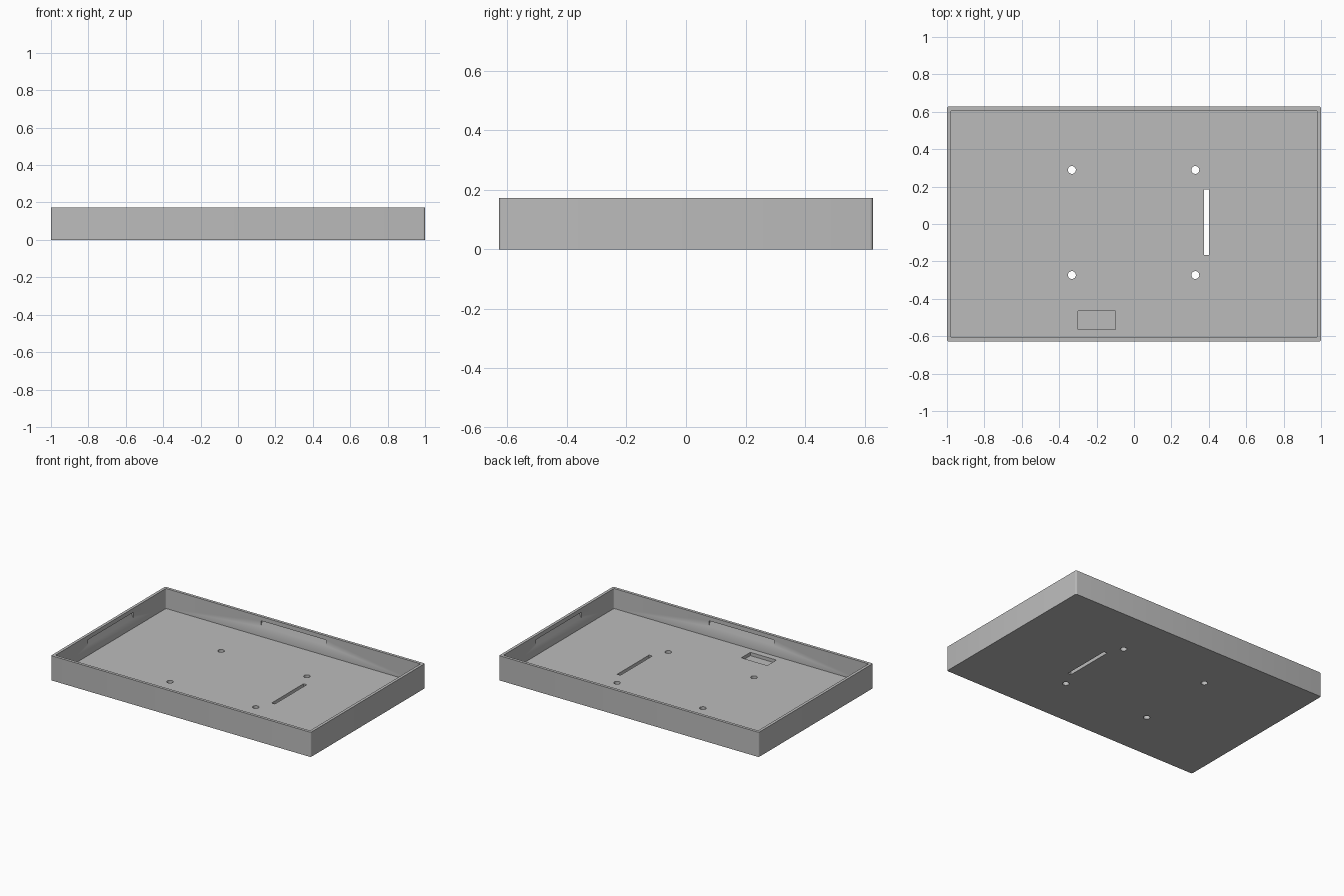
import bpy, bmesh
from mathutils import Vector

if "Cube" in bpy.data.objects:
    bpy.data.objects.remove(bpy.data.objects["Cube"], do_unlink=True)

grey = bpy.data.materials.new("plain grey")
grey.use_nodes = True
colour = (0.5, 0.5, 0.5, 1)
grey.diffuse_color = colour
grey.node_tree.nodes["Principled BSDF"].inputs["Base Color"].default_value = colour

LENGTH, WIDTH, HEIGHT = 2.0, 1.256, 0.172
WALL, FLOOR = 0.02, 0.033


def finish(name, bm):
    bmesh.ops.recalc_face_normals(bm, faces=bm.faces)
    mesh = bpy.data.meshes.new(name)
    bm.to_mesh(mesh)
    bm.free()
    mesh.materials.append(grey)
    obj = bpy.data.objects.new(name, mesh)
    bpy.context.collection.objects.link(obj)
    return obj


def block(name, low, high, radius=0):
    """Box between two corners, with optional rounded upright edges."""
    low, high = Vector(low), Vector(high)
    bm = bmesh.new()
    bmesh.ops.create_cube(bm, size=1)
    for v in bm.verts:
        v.co = (low + high) / 2 + v.co * (high - low)
    if radius:
        upright = [e for e in bm.edges
                   if abs(e.verts[0].co.z - e.verts[1].co.z) > 0.01]
        bmesh.ops.bevel(bm, geom=upright, offset=radius, segments=4,
                        profile=0.5, affect='EDGES')
    return finish(name, bm)


def peg(name, x, y, radius):
    bm = bmesh.new()
    bmesh.ops.create_cone(bm, cap_ends=True, segments=32, radius1=radius,
                          radius2=radius, depth=0.2)
    bmesh.ops.translate(bm, verts=bm.verts, vec=(x, y, FLOOR / 2))
    return finish(name, bm)


def wedge(name, side, along, half):
    """V-shaped prism that bites into an inner wall face."""
    out = Vector(side)
    run = Vector(along) * half
    face = (LENGTH if side[0] else WIDTH) / 2 - WALL
    profile = [(face - 0.01, 0.093), (face, 0.103), (face + 0.015, 0.13),
               (face + 0.015, 0.143), (face - 0.01, 0.143)]
    bm = bmesh.new()
    ends = [[bm.verts.new(out * d + run * s + Vector((0, 0, z)))
             for d, z in profile] for s in (-1, 1)]
    for end in ends:
        bm.faces.new(end)
    for i in range(len(profile)):
        j = (i + 1) % len(profile)
        bm.faces.new((ends[0][i], ends[0][j], ends[1][j], ends[1][i]))
    return finish(name, bm)


# Tray body
x, y = LENGTH / 2, WIDTH / 2
tray = block("tray", (-x, -y, 0), (x, y, HEIGHT), 0.01)

# Interior, floor slot and shallow pocket
cutters = [
    block("interior_cutter", (WALL - x, WALL - y, FLOOR),
          (x - WALL, y - WALL, HEIGHT + 0.1), 0.01),
    block("slot_cutter", (0.375, -0.165, -0.1), (0.4, 0.185, 0.1)),
    block("pocket_cutter", (-0.3, -0.565, 0.01), (-0.1, -0.465, 0.1)),
]

# Mounting holes
for hx in (-0.332, 0.328):
    for hy in (-0.273, 0.289):
        cutters.append(peg("hole_cutter", hx, hy, 0.021))

# Snap grooves inside the four walls
for s in (-1, 1):
    cutters.append(wedge("long_groove_cutter", (0, s, 0), (1, 0, 0), 0.25))
    cutters.append(wedge("short_groove_cutter", (s, 0, 0), (0, 1, 0), 0.25))

for cutter in cutters:
    mod = tray.modifiers.new(cutter.name, 'BOOLEAN')
    mod.operation = 'DIFFERENCE'
    mod.solver = 'EXACT'
    mod.object = cutter
    cutter.hide_render = True
    cutter.hide_set(True)

# Apply the cuts and smooth only the rounded corners
bpy.ops.object.select_all(action='DESELECT')
bpy.context.view_layer.objects.active = tray
tray.select_set(True)
for mod in list(tray.modifiers):
    bpy.ops.object.modifier_apply(modifier=mod.name)
for cutter in cutters:
    bpy.data.objects.remove(cutter, do_unlink=True)
bpy.ops.object.shade_smooth_by_angle(angle=0.6)
